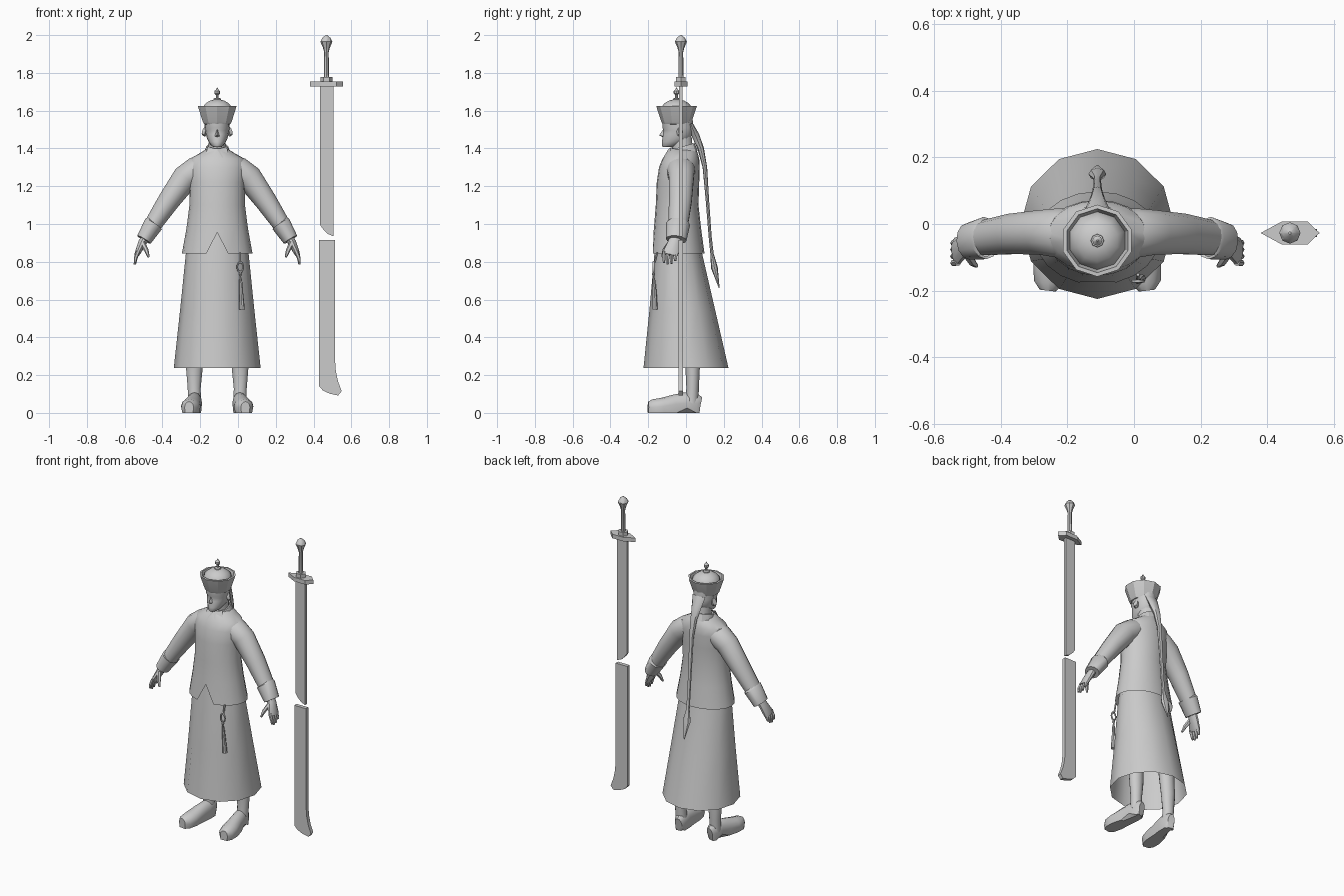
import bpy, math
from mathutils import Vector

CX = -0.11  # centre line of the figure
grey = bpy.data.materials.new("plain grey")
grey.diffuse_color = (0.6, 0.6, 0.6, 1)


def make(name, verts, faces, angle=40):
    me = bpy.data.meshes.new(name)
    me.from_pydata([tuple(v) for v in verts], [], faces)
    me.materials.append(grey)
    ob = bpy.data.objects.new(name, me)
    bpy.context.collection.objects.link(ob)
    bpy.ops.object.select_all(action='DESELECT')
    ob.select_set(True)
    bpy.context.view_layer.objects.active = ob
    bpy.ops.object.mode_set(mode='EDIT')
    bpy.ops.mesh.select_all(action='SELECT')
    bpy.ops.mesh.normals_make_consistent(inside=False)
    bpy.ops.object.mode_set(mode='OBJECT')
    bpy.ops.object.shade_smooth_by_angle(angle=math.radians(angle))
    return ob


def loft(name, rings, n=12, ref=None, side=1, caps=(True, True), edit=None, angle=40):
    """Skin rings (x, y, z, ra, rb); level rings, or rings across the path with ra along ref."""
    verts, faces = [], []
    pts = [Vector(r[:3]) for r in rings]
    for i, r in enumerate(rings):
        a, b = Vector((1, 0, 0)), Vector((0, 1, 0))
        if ref:
            t = (pts[min(i + 1, len(pts) - 1)] - pts[max(i - 1, 0)]).normalized()
            a = Vector(ref)
            a = (a - t * a.dot(t)).normalized()
            b = t.cross(a)
        for k in range(n):
            w = math.tau * k / n - math.pi / 2
            verts.append(pts[i] + a * r[3] * math.cos(w) + b * r[4] * math.sin(w))
    for i in range(len(rings) - 1):
        for k in range(n):
            j = (k + 1) % n
            faces.append((i * n + k, i * n + j, i * n + n + j, i * n + n + k))
    if caps[0]:
        faces.append(tuple(range(n)))
    if caps[1]:
        faces.append(tuple(range(len(verts) - n, len(verts))))
    if edit:
        edit(verts)
    for v in verts:
        v.x = CX + side * v.x
    return make(name, verts, faces, angle)


def body(z, rx, front, back):
    return (0, (front + back) / 2, z, rx, (back - front) / 2)


def prism(name, pts, lo, hi, axis):
    n = len(pts)
    verts = [(p[0], d, p[1]) if axis == 'y' else (p[0], p[1], d) for d in (lo, hi) for p in pts]
    faces = [tuple(range(n)), tuple(range(n, 2 * n))]
    faces += [(k, (k + 1) % n, n + (k + 1) % n, n + k) for k in range(n)]
    return make(name, verts, faces, 20)


# Robe skirt, open below
loft("skirt", [body(0.237, 0.23, -0.225, 0.225), body(0.55, 0.196, -0.193, 0.153),
               body(0.845, 0.166, -0.167, 0.085), body(1.0, 0.135, -0.147, 0.06)],
     12, caps=(False, True))


# Jacket with a notch at the front hem
def notch(verts):
    verts[0].z = 0.955
    verts[0].y = -0.172


loft("jacket", [body(0.843, 0.187, -0.182, 0.098), body(0.975, 0.163, -0.170, 0.080),
                body(1.10, 0.147, -0.160, 0.066), body(1.22, 0.148, -0.155, 0.070),
                body(1.30, 0.158, -0.143, 0.072), body(1.345, 0.145, -0.125, 0.070),
                body(1.375, 0.092, -0.105, 0.062), body(1.40, 0.052, -0.085, 0.05)],
     20, caps=(False, True), edit=notch)


# Collar sloping up to the back, with two points
def slope(verts):
    for v in verts:
        v.z += 0.28 * (v.y + 0.02)


loft("collar", [body(1.365, 0.076, -0.105, 0.062), body(1.41, 0.058, -0.085, 0.045),
                body(1.41, 0.050, -0.078, 0.038), body(1.37, 0.048, -0.075, 0.035)],
     12, caps=(False, False), edit=slope, angle=30)
for s in (-1, 1):
    make("collar_point", [(CX, -0.094, 1.395), (CX + s * 0.05, -0.075, 1.41),
                          (CX + s * 0.062, -0.092, 1.362), (CX + s * 0.026, -0.12, 1.352)],
         [(0, 1, 2, 3)])

# Neck, head and nose
loft("neck", [body(1.36, 0.05, -0.07, 0.04), body(1.46, 0.046, -0.08, 0.03)], 10)
loft("head", [body(1.407, 0.018, -0.122, -0.07), body(1.415, 0.032, -0.128, -0.04),
              body(1.435, 0.046, -0.127, 0.005), body(1.455, 0.055, -0.125, 0.025),
              body(1.475, 0.060, -0.122, 0.033), body(1.495, 0.064, -0.118, 0.037),
              body(1.51, 0.066, -0.125, 0.038), body(1.56, 0.067, -0.122, 0.035)], 16)
make("nose", [(CX, -0.118, 1.505), (CX - 0.013, -0.12, 1.465), (CX + 0.013, -0.12, 1.465),
              (CX, -0.142, 1.47), (CX, -0.118, 1.457)],
     [(0, 1, 3), (0, 3, 2), (1, 4, 3), (4, 2, 3)])

# Hat with a flared brim, dome and finial
HY = -0.05
loft("hat_brim", [(0, HY, z, r, r) for z, r in
                  ((1.525, 0.06), (1.53, 0.074), (1.54, 0.080), (1.625, 0.108),
                   (1.626, 0.096), (1.59, 0.086))], 10, caps=(True, False), angle=30)
loft("hat_dome", [(0, HY, z, r, r) for z, r in
                  ((1.59, 0.088), (1.62, 0.080), (1.64, 0.063), (1.653, 0.040), (1.658, 0.02))], 10)
loft("hat_finial", [(0, HY, z, r, r) for z, r in
                    ((1.652, 0.021), (1.664, 0.019), (1.668, 0.007), (1.683, 0.007),
                     (1.69, 0.015), (1.704, 0.015), (1.712, 0.006), (1.722, 0.002))], 8)

# Braid down the back, ending in a diamond tassel
loft("braid", [(0, 0.025, 1.53, 0.045, 0.012), (0, 0.05, 1.47, 0.034, 0.02),
               (0, 0.078, 1.40, 0.022, 0.017), (0, 0.10, 1.30, 0.015, 0.012),
               (0, 0.113, 1.13, 0.013, 0.009), (0, 0.128, 0.93, 0.011, 0.008),
               (0, 0.138, 0.84, 0.012, 0.009), (0, 0.15, 0.77, 0.027, 0.018),
               (0, 0.176, 0.66, 0.002, 0.002)], 8, ref=(1, 0, 0))


# Boot soles are flattened onto the ground
def flatten(verts):
    for v in verts:
        if v.z < 0.025:
            v.z = 0.0


for s in (-1, 1):
    # Ears
    loft("ear", [(0.058, -0.035, 1.487, 0.016, 0.026), (0.074, -0.028, 1.492, 0.014, 0.022)],
         8, ref=(0, 1, 0), side=s)
    # Sleeves and turned-back cuffs
    loft("sleeve", [(0.05, -0.03, 1.315, 0.07, 0.055), (0.11, -0.027, 1.285, 0.076, 0.072),
                    (0.168, -0.025, 1.245, 0.068, 0.070), (0.257, -0.03, 1.122, 0.062, 0.058),
                    (0.315, -0.038, 1.035, 0.056, 0.050), (0.365, -0.045, 0.96, 0.05, 0.042)],
         14, ref=(0, 1, 0), side=s, angle=60)
    loft("cuff", [(0.334, -0.042, 1.003, 0.056, 0.047), (0.337, -0.042, 1.0, 0.064, 0.052),
                  (0.388, -0.052, 0.917, 0.055, 0.041), (0.388, -0.052, 0.917, 0.046, 0.03),
                  (0.37, -0.05, 0.945, 0.044, 0.028)],
         12, ref=(0, 1, 0), side=s, caps=(False, False))
    # Hands
    loft("palm", [(0.375, -0.05, 0.94, 0.028, 0.022), (0.397, -0.063, 0.90, 0.034, 0.022),
                  (0.42, -0.08, 0.85, 0.042, 0.016), (0.427, -0.084, 0.835, 0.038, 0.012)],
         10, ref=(0, 1, 0), side=s)
    for k in range(4):
        y, tip = -0.055 - 0.020 * k, (0.805, 0.79, 0.785, 0.795)[k]
        loft("finger", [(0.418, y, 0.855, 0.010, 0.011), (0.432, y - 0.002, 0.82, 0.010, 0.010),
                        (0.436, y - 0.002, tip, 0.006, 0.006)], 6, ref=(0, 1, 0), side=s)
    loft("thumb", [(0.395, -0.085, 0.90, 0.014, 0.014), (0.375, -0.115, 0.86, 0.012, 0.012),
                   (0.363, -0.126, 0.825, 0.006, 0.006)], 6, ref=(0, 1, 0), side=s)
    # Legs and boots
    loft("leg", [(0.12, 0.03, 0.05, 0.036, 0.036), (0.122, 0.035, 0.13, 0.036, 0.033),
                 (0.121, 0.035, 0.235, 0.046, 0.038), (0.115, 0.02, 0.45, 0.05, 0.048),
                 (0.09, -0.03, 0.80, 0.06, 0.06)], 10, side=s)
    loft("boot", [(0.112, 0.074, 0.045, 0.022, 0.04), (0.115, 0.055, 0.05, 0.034, 0.052),
                  (0.120, 0.0, 0.053, 0.040, 0.056), (0.13, -0.06, 0.045, 0.044, 0.052),
                  (0.14, -0.125, 0.034, 0.052, 0.046), (0.146, -0.175, 0.03, 0.045, 0.042),
                  (0.149, -0.2, 0.03, 0.024, 0.03)],
         12, ref=(1, 0, 0), side=s, edit=flatten)

# Belt pendant: cord, ring, bead and tassel
PX = 0.122
loft("pendant_cord", [(PX, -0.152, 0.85, 0.005, 0.005), (PX, -0.165, 0.795, 0.005, 0.005)], 6)
bpy.ops.mesh.primitive_torus_add(location=(CX + PX, -0.172, 0.772), rotation=(math.pi / 2, 0, 0),
                                 major_radius=0.019, minor_radius=0.005,
                                 major_segments=12, minor_segments=6)
ring = bpy.context.object
ring.name = "pendant_ring"
ring.scale = (0.85, 1.35, 1)
ring.data.materials.append(grey)
bpy.ops.object.shade_smooth_by_angle(angle=math.radians(60))
loft("pendant_tassel", [(PX, -0.172, 0.748, 0.004, 0.004), (PX, -0.172, 0.735, 0.009, 0.009),
                        (PX, -0.171, 0.722, 0.004, 0.004), (PX + 0.002, -0.17, 0.70, 0.008, 0.008),
                        (PX + 0.005, -0.166, 0.63, 0.011, 0.011),
                        (PX + 0.009, -0.164, 0.548, 0.015, 0.014)], 8)

# Sword: guard, hilt and upper blade
SX, SY = 0.468, -0.027
prism("sword_guard", [(0.38, SY), (0.443, SY - 0.034), (0.522, SY - 0.034), (0.557, SY),
                      (0.522, SY + 0.034), (0.443, SY + 0.034)], 1.728, 1.754, 'z')
prism("guard_collar", [(0.436, SY), (0.452, SY - 0.025), (0.484, SY - 0.025), (0.5, SY),
                       (0.484, SY + 0.025), (0.452, SY + 0.025)], 1.75, 1.778, 'z')
loft("sword_hilt", [(SX - CX, SY, z, r, r) for z, r in
                    ((1.775, 0.014), (1.91, 0.012), (1.935, 0.019), (1.965, 0.032),
                     (1.985, 0.022), (2.0, 0.004))], 8)
prism("upper_blade", [(0.435, 1.73), (0.435, 0.995), (0.452, 0.97), (0.475, 0.948),
                      (0.505, 0.935), (0.505, 1.73)], SY - 0.009, SY + 0.009, 'y')
# Scabbard, flaring at its foot
prism("scabbard", [(0.43, 0.915), (0.43, 0.14), (0.45, 0.118), (0.485, 0.102), (0.53, 0.092),
                   (0.549, 0.115), (0.53, 0.165), (0.518, 0.22), (0.513, 0.29), (0.513, 0.915)],
      SY - 0.012, SY + 0.012, 'y')
